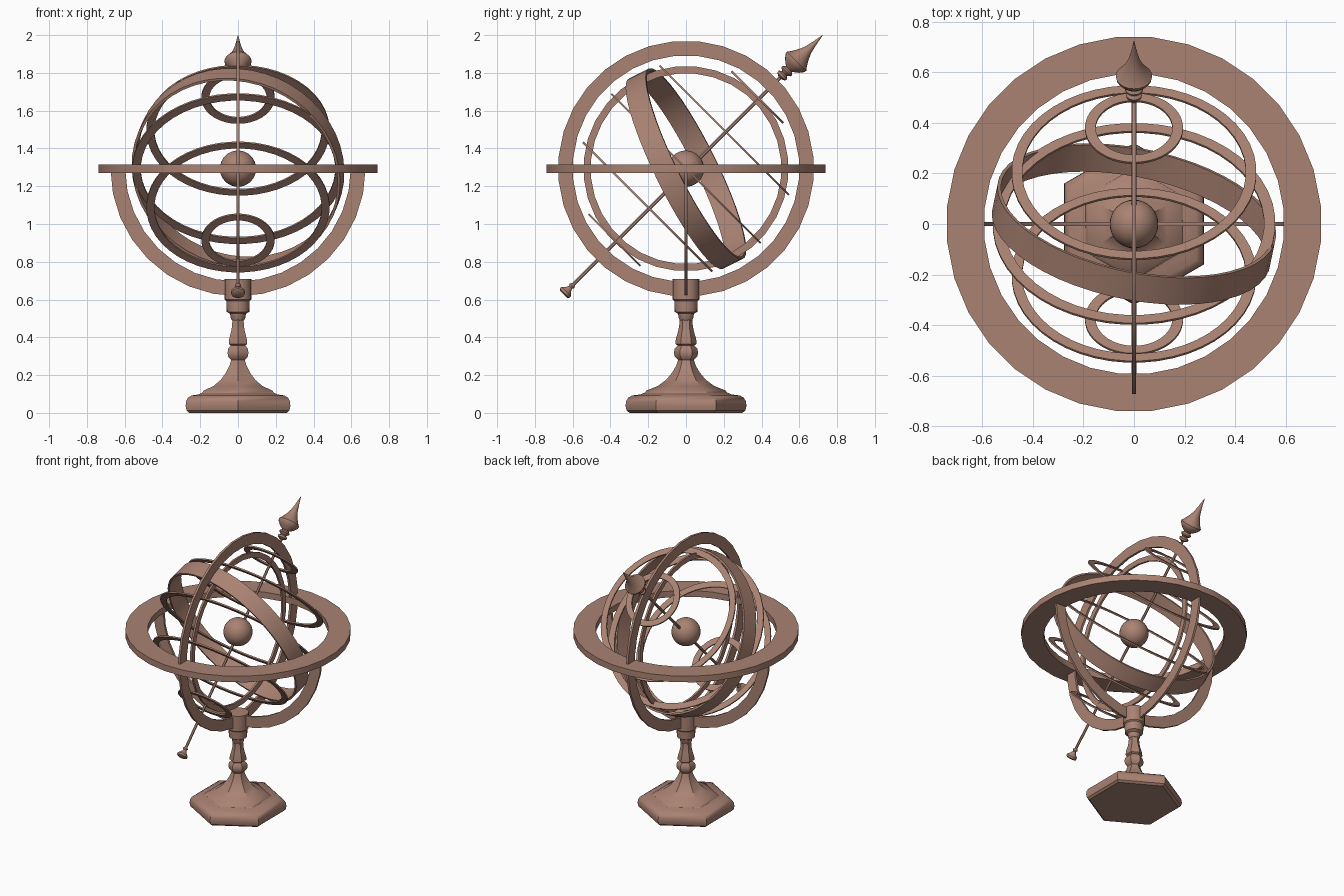
import bpy, bmesh, math
from mathutils import Matrix, Vector

if "Cube" in bpy.data.objects:
    bpy.data.objects.remove(bpy.data.objects["Cube"])

bronze = bpy.data.materials.new("warm bronze")
bronze.diffuse_color = (0.40, 0.225, 0.17, 1)
bronze.use_nodes = True
bronze.node_tree.nodes["Principled BSDF"].inputs["Base Color"].default_value = bronze.diffuse_color
C = Vector((0, 0, 1.293))                      # centre of the sphere of rings
AXIS = Vector((0, 1, 1)).normalized()          # tilted polar axis


def finish(name, bm, matrix, angle=30):
    bmesh.ops.recalc_face_normals(bm, faces=bm.faces)
    me = bpy.data.meshes.new(name)
    bm.to_mesh(me)
    bm.free()
    me.transform(matrix)
    me.materials.append(bronze)
    ob = bpy.data.objects.new(name, me)
    bpy.context.collection.objects.link(ob)
    bpy.ops.object.select_all(action='DESELECT')
    ob.select_set(True)
    bpy.context.view_layer.objects.active = ob
    bpy.ops.object.shade_smooth_by_angle(angle=math.radians(angle))
    return ob


def frame(normal, centre):
    return Matrix.Translation(centre) @ Vector(normal).to_track_quat('Z', 'Y').to_matrix().to_4x4()


def ring(name, outer, inner, thick, matrix, segs=32, start=None, arc=2 * math.pi):
    """Rectangular-section ring, or an open arc of one."""
    bm = bmesh.new()
    full = arc > 6.28
    if start is None:
        start = math.pi / segs
    section = [(outer, -thick / 2), (outer, thick / 2), (inner, thick / 2), (inner, -thick / 2)]
    loops = []
    for i in range(segs if full else segs + 1):
        a = start + arc * i / segs
        loops.append([bm.verts.new((r * math.cos(a), r * math.sin(a), z)) for r, z in section])
    for i in range(segs):
        p, q = loops[i], loops[(i + 1) % len(loops)]
        for k in range(4):
            bm.faces.new((p[k], q[k], q[(k + 1) % 4], p[(k + 1) % 4]))
    if not full:
        bm.faces.new(loops[0])
        bm.faces.new(loops[-1])
    return finish(name, bm, matrix)


def lathe(name, profile, matrix, sides, angle=30):
    """Turned part from (radius, height) points, capped at both ends."""
    bm = bmesh.new()
    loops = []
    for r, z in profile:
        loops.append([bm.verts.new((r * math.cos(a), r * math.sin(a), z))
                      for a in (math.pi / 2 + 2 * math.pi * i / sides for i in range(sides))])
    for p, q in zip(loops, loops[1:]):
        for i in range(sides):
            j = (i + 1) % sides
            bm.faces.new((p[i], p[j], q[j], q[i]))
    bm.faces.new(loops[0])
    bm.faces.new(loops[-1])
    return finish(name, bm, matrix, angle)


# Outer stand rings
ring("horizon_ring", 0.743, 0.595, 0.045, Matrix.Translation(C))
ring("meridian_ring", 0.677, 0.60, 0.016, frame((1, 0, 0), C))
ring("cradle_half_ring", 0.675, 0.597, 0.016,
     Matrix.Translation(C) @ Matrix.Rotation(math.pi / 2, 4, 'X'),
     segs=16, start=math.pi, arc=math.pi)

# Inner upright ring and zodiac band
ring("inner_upright_ring", 0.543, 0.505, 0.014, frame((1, 0, 0), C))
ring("zodiac_band", 0.562, 0.548, 0.12, frame((0.185, 0.88, 0.437), C), segs=48)

# Flat rings square to the polar axis
ring("equator_ring", 0.56, 0.515, 0.01, frame(AXIS, C), segs=48)
for side, label in ((1, "north"), (-1, "south")):
    ring(label + "_tropic_ring", 0.485, 0.443, 0.01, frame(AXIS, C + AXIS * side * 0.287), segs=48)
    ring(label + "_polar_ring", 0.194, 0.152, 0.01, frame(AXIS, C + AXIS * side * 0.535), segs=48)

# Central globe
bm = bmesh.new()
bmesh.ops.create_uvsphere(bm, u_segments=32, v_segments=16, radius=0.096)
finish("central_globe", bm, Matrix.Translation(C))

# Polar rod with spire and foot knob
rod = Matrix.Translation((0, 0.006, 1.282)) @ Matrix.Rotation(-math.pi / 4, 4, 'X')
lathe("polar_rod", [(0.009, -0.90), (0.009, 0.72)], rod, 12)
lathe("rod_spire", [(0.012, 0.695), (0.03, 0.705), (0.032, 0.718), (0.018, 0.728), (0.035, 0.742),
                    (0.035, 0.75), (0.022, 0.762), (0.052, 0.785), (0.07, 0.808), (0.072, 0.82),
                    (0.058, 0.838), (0.04, 0.868), (0.024, 0.905), (0.013, 0.95), (0.001, 1.015)],
      rod, 20, 40)
lathe("rod_foot_knob", [(0.026, -0.925), (0.036, -0.918), (0.036, -0.905), (0.018, -0.887),
                        (0.011, -0.872), (0.017, -0.862), (0.011, -0.85)], rod, 16, 40)

# Hexagonal pedestal
flat = Matrix.Identity(4)
lathe("hexagon_base", [(0.298, 0), (0.314, 0.012), (0.32, 0.035), (0.318, 0.06), (0.306, 0.08),
                       (0.285, 0.092), (0.24, 0.098), (0.225, 0.105)], flat, 6, 35)
lathe("flared_stem", [(0.225, 0.10), (0.21, 0.118), (0.15, 0.142), (0.105, 0.175), (0.072, 0.215),
                      (0.052, 0.25), (0.042, 0.28), (0.06, 0.298), (0.064, 0.318), (0.06, 0.34),
                      (0.044, 0.357), (0.056, 0.365), (0.054, 0.39), (0.042, 0.43), (0.036, 0.46),
                      (0.034, 0.505)], flat, 6, 35)
lathe("ring_socket", [(0.032, 0.49), (0.038, 0.50), (0.042, 0.525), (0.06, 0.535), (0.062, 0.58),
                      (0.062, 0.592), (0.071, 0.60), (0.071, 0.71)], flat, 20)
